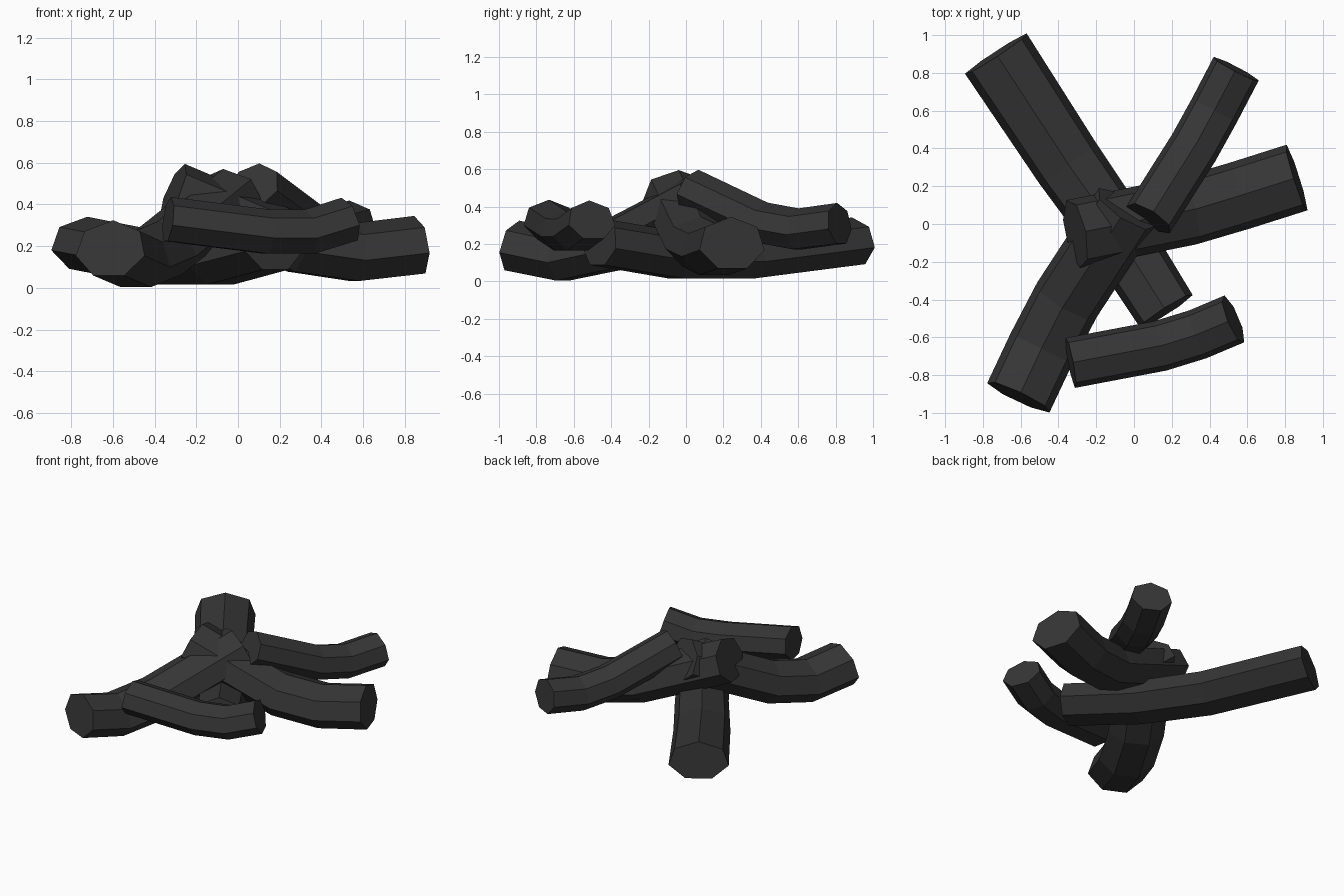
import bpy, bmesh
from math import sin, cos, pi
from mathutils import Vector

cube = bpy.data.objects.get("Cube")
if cube:
    bpy.data.objects.remove(cube, do_unlink=True)

charcoal = bpy.data.materials.new("charcoal")
charcoal.use_nodes = True
COLOUR = (0.036, 0.036, 0.036, 1)
charcoal.diffuse_color = COLOUR
charcoal.node_tree.nodes["Principled BSDF"].inputs["Base Color"].default_value = COLOUR

SIDES = 7


def log(name, path, half_width, half_height, taper=1.0):
    """Bent faceted log: a flattened heptagon, ridge up, swept along the path."""
    pts = [Vector(p) for p in path]
    last = len(pts) - 1
    bm = bmesh.new()
    rings = []
    for i, p in enumerate(pts):
        tangent = Vector()
        if i > 0:
            tangent += (p - pts[i - 1]).normalized()
        if i < last:
            tangent += (pts[i + 1] - p).normalized()
        tangent.normalize()
        side = tangent.cross(Vector((0, 0, 1))).normalized()
        up = side.cross(tangent)
        w = half_width * (1 + (taper - 1) * i / last)
        angles = [2 * pi * k / SIDES for k in range(SIDES)]
        rings.append([bm.verts.new(p + side * sin(a) * w + up * cos(a) * half_height)
                      for a in angles])
    for a, b in zip(rings, rings[1:]):
        for k in range(SIDES):
            n = (k + 1) % SIDES
            bm.faces.new((a[k], a[n], b[n], b[k]))
    bm.faces.new(rings[0])
    bm.faces.new(rings[-1])
    bmesh.ops.recalc_face_normals(bm, faces=bm.faces)
    mesh = bpy.data.meshes.new(name)
    bm.to_mesh(mesh)
    bm.free()
    mesh.materials.append(charcoal)
    obj = bpy.data.objects.new(name, mesh)
    bpy.context.collection.objects.link(obj)


# Long log lying lowest, from the back to the front
log("long_base_log", [(-.73, .90, .21), (-.35, .32, .135), (-.09, -.05, .135), (.17, -.46, .205)],
    .2, .132, .84)
# Thick logs leaning on the middle of the pile
log("front_leaning_log", [(-.04, .08, .44), (-.36, -.41, .185), (-.49, -.66, .132), (-.61, -.915, .185)],
    .187, .142)
log("side_leaning_log", [(-.31, -.05, .46), (.29, .07, .205), (.56, .15, .165), (.86, .245, .2)],
    .187, .146)
# Thin logs
log("top_log", [(.08, .03, .49), (.32, .41, .31), (.425, .6, .275), (.54, .82, .305)],
    .138, .115)
log("front_small_log", [(-.335, -.735, .325), (.14, -.645, .265), (.335, -.585, .265), (.525, -.505, .325)],
    .138, .112)
